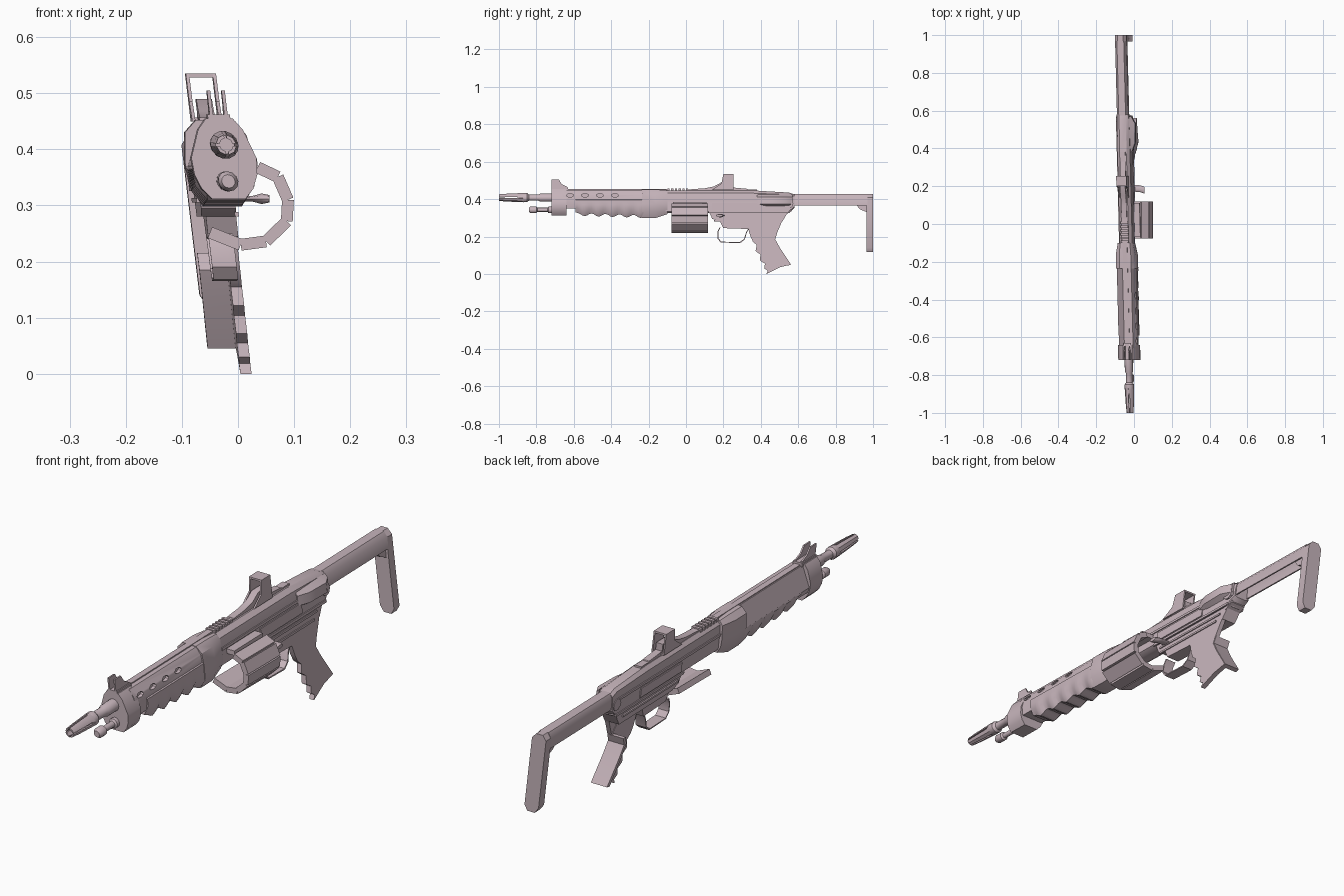
import bpy, bmesh, math

mat = bpy.data.materials.new("dusty_mauve")
mat.diffuse_color = (0.57, 0.46, 0.50, 1)


def place(p):
    """The whole model is slightly yawed and rolled."""
    x, y, z = p
    return (x - 0.045 - 0.025 * y - 0.12 * (z - 0.4), y, z)


def loft(name, stacks, skew=True):
    """Each stack is a list of rings, skinned and capped into a closed solid."""
    bm = bmesh.new()
    for rings in stacks:
        rows = [[bm.verts.new(place(p) if skew else p) for p in r] for r in rings]
        n = len(rows[0])
        for a, b in zip(rows, rows[1:]):
            for i in range(n):
                bm.faces.new((a[i], a[(i + 1) % n], b[(i + 1) % n], b[i]))
        bm.faces.new(rows[0])
        bm.faces.new(rows[-1][::-1])
    bmesh.ops.recalc_face_normals(bm, faces=bm.faces[:])
    me = bpy.data.meshes.new(name)
    bm.to_mesh(me)
    bm.free()
    me.materials.append(mat)
    ob = bpy.data.objects.new(name, me)
    bpy.context.collection.objects.link(ob)
    return ob


def side(pts, x0, x1):
    """Side profile (y, z) extruded across x."""
    return [[(x, y, z) for y, z in pts] for x in (x0, x1)]


def box(x0, x1, y0, y1, z0, z1):
    return side([(y0, z0), (y1, z0), (y1, z1), (y0, z1)], x0, x1)


def sym(half, y, left=1.0):
    """Mirrored cross-section ring at y from half outline (x, z); left scales the left half."""
    return [(x, y, z) for x, z in half] + [(-x * left, y, z) for x, z in half[::-1]]


def prism(half, y0, y1):
    return [sym(half, y0), sym(half, y1)]


def lathe(prof, zc, n=14):
    """Rings from (y, radius) along the barrel direction."""
    return [[(r * math.cos(2 * math.pi * i / n), y, zc + r * math.sin(2 * math.pi * i / n))
             for i in range(n)] for y, r in prof]


# Barrel and under-barrel tube
loft("barrel", [lathe([(-0.90, .017), (-0.87, .025), (-0.85, .025), (-0.84, .017),
                       (-0.79, .017), (-0.78, .022), (-0.70, .022)], .408)])
loft("tube_cap", [lathe([(-0.84, .012), (-0.83, .018), (-0.80, .018), (-0.795, .011),
                         (-0.74, .011), (-0.735, .018), (-0.70, .018)], .343, 12)])

# Pronged muzzle
prongs = []
for k in range(4):
    rings = []
    for y, r in ((-1, .018), (-0.96, .021), (-0.87, .025)):
        ang = [math.pi / 2 * k + math.radians(d) for d in (8, 45, 82)]
        rings.append([(r * math.cos(a), y, .408 + r * math.sin(a)) for a in ang]
                     + [((r - .006) * math.cos(a), y, .408 + (r - .006) * math.sin(a))
                        for a in ang[::-1]])
    prongs.append(rings)
loft("muzzle_prongs", prongs)

# Front clamp and sight wings that flare out of its neck
loft("front_clamp", [prism([(.024, .455), (.040, .435), (.058, .385), (.056, .355), (.046, .33),
                            (.030, .312)], -0.72, -0.64)])
wing = [(-0.72, .445), (-0.72, .505), (-0.68, .505), (-0.665, .48), (-0.635, .465), (-0.63, .445)]
loft("front_sight", [side(wing, s * .010, s * .016) for s in (-1, 1)]
     + [box(-.02, .02, -0.72, -0.63, .445, .462)])

# Barrel shroud: vented on the right, one plain sloping panel on the left
section = [(.030, .450), (.047, .425), (.052, .385), (.045, .35), (-.050, .35), (-.054, .37), (-.016, .450)]
shroud = loft("barrel_shroud", [[[(x, y, z) for x, z in section] for y in (-0.66, -0.16)]])
oval = [(math.cos(i * math.pi / 5), math.sin(i * math.pi / 5)) for i in range(10)]
vents = loft("vent_cutter", [side([(y + .020 * c, .420 + .009 * s) for c, s in oval], .036, .08)
                             for y in (-0.62, -0.54, -0.46, -0.38)])
vents.hide_render = True
vents.hide_viewport = True
cut = shroud.modifiers.new("vents", "BOOLEAN")
cut.operation, cut.object = "DIFFERENCE", vents
loft("shroud_top_rib", [box(-.012, .012, -0.63, -0.10, .445, .454)])

# Pump: straight sides, wavy finger grooves along the bottom, low left edge
def pump_ring(y, zb, w):
    return [(x, y, z) for x, z in ((.045, .40), (.055, .394), (.055, .37), (.049 + .004 * w, zb + .026),
                                   (.034, zb), (-.034, zb), (-.049 - .004 * w, zb + .026),
                                   (-.056, .365), (-.053, .372), (-.02, .378))]


loft("pump_grip", [[pump_ring(-0.59, .33, 0)] + [
    pump_ring(-0.58 + i * .0125, .326 - .016 * w - .012 * i / 30, w)
    for i in range(31) for w in [.5 - .5 * math.cos(2 * math.pi * i / 6)]]])

# Collar between pump and receiver
collar = [(.030, .452), (.052, .43), (.058, .375), (.054, .335), (.034, .298)]
loft("collar", [[sym(collar, -0.235), sym(collar, -0.165),
                 sym([(.026, .447), (.040, .43), (.044, .375), (.042, .345), (.03, .32)], -0.10)]])

# Receiver with rails and panels; the left side is slimmer
rec = [(.020, .447), (.037, .432), (.041, .395), (.041, .335), (.022, .325)]
loft("receiver", [[sym(rec, -0.11, .8), sym(rec, 0.35, .8),
                   sym([(.020, .435), (.035, .424), (.041, .395), (.041, .335), (.022, .325)], 0.55, .8),
                   sym([(.018, .425), (.03, .415), (.034, .39), (.034, .36), (.02, .355)], 0.58)]])
strips = ((-0.10, 0.54, .388, .398), (0.14, 0.40, .342, .380), (0.12, 0.55, .326, .336))
loft("receiver_panels", [box(.038, .045, *s) for s in strips] + [box(-.037, -.030, *s) for s in strips])
loft("top_teeth", [box(-.02, .02, -0.10 + .02 * i, -0.088 + .02 * i, .44, .457) for i in range(6)])
loft("top_strip", [box(-.014, .014, 0.0, 0.38, .44, .452)])
loft("bolt_housing", [[[(x, y, z) for x, z in ((.035, .425), (w, .412), (w, .375), (.035, .36))]
                       for y, w in ((0.38, .044), (0.43, .062), (0.53, .066), (0.57, .045))]])
loft("hinge", [side([(0.55 + .024 * c, .375 + .024 * s) for c, s in oval], -.036, .048)])
loft("rear_bracket", [side([(0.51, .34), (0.56, .37), (0.565, .335), (0.53, .315)], -.030, .034)])

# Rear sight
loft("rear_sight_base", [side([(0.02, .44), (0.03, .453), (0.10, .458), (0.15, .468), (0.19, .49),
                               (0.25, .49), (0.25, .462), (0.33, .455), (0.34, .44)], -.014, .014)])
loft("rear_sight_frame", [side([(0.14, .45), (0.19, .485), (0.20, .535), (0.255, .535), (0.255, .45)],
                               s * .021, s * .027) for s in (-1, 1)]
     + [box(-.021, .021, 0.20, 0.255, .528, .535), box(-.021, .021, 0.19, 0.255, .45, .457)])

# Lower receiver: solid body with a thin right cheek reaching down to the grip
loft("lower_receiver", [side([(0.12, .34), (0.14, .295), (0.18, .28), (0.515, .28), (0.53, .305),
                              (0.55, .34)], -.030, .032)])
loft("lower_cheek", [side([(0.18, .285), (0.20, .245), (0.34, .24), (0.37, .21), (0.46, .21),
                           (0.485, .215), (0.515, .285)], .014, .032)])
loft("guard_mount", [side([(0.18, .285), (0.20, .245), (0.34, .24), (0.36, .285)], -.022, .02)])
loft("lower_ridges", [box(.029, .036, 0.15, 0.50 - .02 * i, .305 - .025 * i, .313 - .025 * i)
                      for i in range(2)] + [box(-.036, -.028, 0.15, 0.50, .305, .313)])

# Trigger guard
guard = [(0.18, .25), (0.168, .225), (0.168, .19), (0.185, .168), (0.29, .165), (0.315, .185),
         (0.325, .22), (0.34, .25)]
inner = [(y + (.245 - y) * .06, z + (.215 - z) * .1) for y, z in guard]
loft("trigger_guard", [side(guard + inner[::-1], -.022, .022)])

# Pistol grip: right panel with finger ridges and a back strap, open at front left
loft("grip_panel", [side([(0.33, .25), (0.345, .20), (0.358, .172), (0.378, .155), (0.372, .122),
                          (0.398, .104), (0.395, .072), (0.422, .055), (0.418, .03), (0.437, .018),
                          (0.43, 0), (0.50, .035), (0.56, .05), (0.50, .14), (0.475, .185),
                          (0.485, .215), (0.46, .25)], .012, .032)])
loft("grip_back_strap", [side([(0.545, .045), (0.562, .05), (0.502, .14), (0.477, .185), (0.487, .215),
                               (0.472, .215), (0.462, .185), (0.488, .135)], -.038, .030)])

# Stock channel, butt and brace
channel = [(.024, .365), (.030, .365), (.030, .408), (.018, .427)]
inside = [(.014, .421), (.024, .405)]
ring = channel + [(-x, z) for x, z in channel[::-1]] + [(-x, z) for x, z in inside[::-1]] + inside
loft("stock_channel", [[[(x, y, z) for x, z in ring] for y in (0.54, 0.97)]])
loft("stock_butt", [prism([(.014, .427), (.030, .408), (.030, .14), (.016, .118)], 0.965, 1.0)])
loft("stock_brace", [side([(0.91, .37), (0.93, .345), (0.968, .33), (0.968, .37)], -.02, .02)])

# Shell carrier: curved row of flat segments on the right
path = [(.035, .368), (.071, .351), (.089, .31), (.087, .272), (.050, .236), (.005, .230), (-.05, .252)]
t, segs = .0105, []
for (x0, z0), (x1, z1) in zip(path, path[1:]):
    d = math.hypot(x1 - x0, z1 - z0)
    nx, nz = (z1 - z0) / d * t, -(x1 - x0) / d * t
    quad = [(x0 + nx, z0 + nz), (x1 + nx, z1 + nz), (x1 - nx, z1 - nz), (x0 - nx, z0 - nz)]
    segs.append([[(x, y, z) for x, z in quad] for y in (-0.078, 0.118)])
loft("shell_carrier", segs, skew=False)
loft("carrier_mount", [box(.03, .075, -0.07, 0.11, .366, .384)])

# Charging handle with a widening paddle
loft("charging_handle", [[[(x, y + .018 * c, .312 + h * s) for c, s in oval]
                          for x, y, h in ((-.02, .19, .004), (.025, .188, .005), (.042, .184, .010),
                                          (.056, .178, .007))]], skew=False)

# Smooth the rounded parts, keep hard edges crisp
bpy.ops.object.select_all(action="DESELECT")
for ob in bpy.data.objects:
    if not ob.hide_render:
        ob.select_set(True)
        bpy.context.view_layer.objects.active = ob
bpy.ops.object.shade_smooth_by_angle(angle=math.radians(35))
